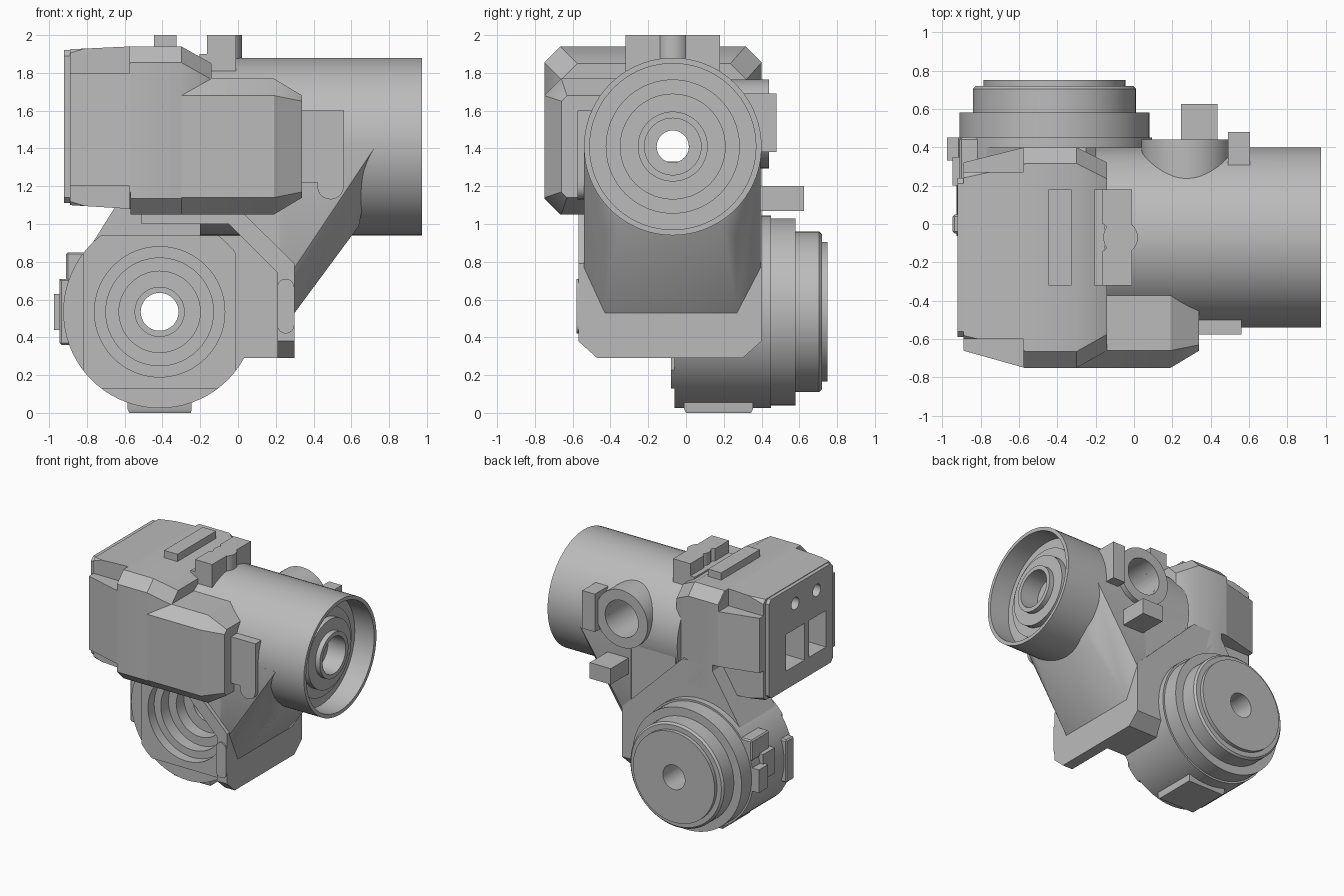
import bpy, bmesh, math

cube = bpy.data.objects.get("Cube")
if cube:
    bpy.data.objects.remove(cube, do_unlink=True)

grey = bpy.data.materials.new("plain_grey")
grey.use_nodes = True
GREY = (0.5, 0.5, 0.5, 1)
grey.diffuse_color = GREY
grey.node_tree.nodes["Principled BSDF"].inputs["Base Color"].default_value = GREY


def finish(bm, name):
    bmesh.ops.recalc_face_normals(bm, faces=bm.faces[:])
    mesh = bpy.data.meshes.new(name)
    bm.to_mesh(mesh)
    bm.free()
    mesh.materials.append(grey)
    ob = bpy.data.objects.new(name, mesh)
    bpy.context.collection.objects.link(ob)
    return ob


def hull(name, pts):
    bm = bmesh.new()
    verts = [bm.verts.new(p) for p in pts]
    res = bmesh.ops.convex_hull(bm, input=verts)
    spare = {v for v in res["geom_interior"] if isinstance(v, bmesh.types.BMVert)}
    bmesh.ops.delete(bm, geom=list(spare), context='VERTS')
    bmesh.ops.dissolve_limit(bm, angle_limit=0.01, verts=bm.verts[:], edges=bm.edges[:])
    return finish(bm, name)


def box(name, x, y, z, bevel=0):
    ob = hull(name, [(a, b, c) for a in x for b in y for c in z])
    if bevel:
        bm = bmesh.new()
        bm.from_mesh(ob.data)
        bmesh.ops.bevel(bm, geom=bm.edges[:], offset=bevel, segments=1, affect='EDGES')
        bm.to_mesh(ob.data)
        bm.free()
    return ob


def prism(name, outline, y0, y1):
    """Convex outline in x and z, extended along y."""
    return hull(name, [(x, y, z) for x, z in outline for y in (y0, y1)])


def section(x, y0, y1, z0, z1, c):
    """Chamfered rectangle across the x axis."""
    out = []
    for y, sy in ((y0, 1), (y1, -1)):
        for z, sz in ((z0, 1), (z1, -1)):
            out += [(x, y + sy * c, z), (x, y, z + sz * c)]
    return out


def lathe(name, axis, centre, profile, n=72):
    """Revolve a closed (position, radius) profile around a line along x or y."""
    bm = bmesh.new()
    rings = []
    for a, r in profile:
        ring = []
        for i in range(n):
            t = math.tau * i / n
            u, z = r * math.cos(t), r * math.sin(t)
            p = (a, centre[0] + u, centre[1] + z) if axis == 'x' else (centre[0] + u, a, centre[1] + z)
            ring.append(bm.verts.new(p))
        rings.append(ring)
    for k, ring in enumerate(rings):
        nxt = rings[(k + 1) % len(rings)]
        for i in range(n):
            j = (i + 1) % n
            bm.faces.new((ring[i], ring[j], nxt[j], nxt[i]))
    return finish(bm, name)


def rod(name, axis, centre, a0, a1, r, n=48):
    """Solid cylinder along x, y or z."""
    k = 'xyz'.index(axis)
    pts = []
    for a in (a0, a1):
        for i in range(n):
            t = math.tau * i / n
            p = [centre[0] + r * math.cos(t), centre[1] + r * math.sin(t)]
            p.insert(k, a)
            pts.append(p)
    return hull(name, pts)


def cut(targets, cutter):
    cutter.hide_render = True
    for ob in targets:
        mod = ob.modifiers.new("cut", 'BOOLEAN')
        mod.operation, mod.solver, mod.object = 'DIFFERENCE', 'EXACT', cutter
        bpy.context.view_layer.objects.active = ob
        bpy.ops.object.modifier_apply(modifier=mod.name)
    bpy.data.objects.remove(cutter, do_unlink=True)


SIGHT = (-0.07, 1.41)   # barrel axis (y, z)
DRUM = (-0.415, 0.535)  # drum axis (x, z)
PORT = (0.275, 1.53)    # side port axis (x, z)

# Barrel with a deep open end, a raised ring and a central tube
barrel = lathe("barrel", 'x', SIGHT, [
    (-0.2, 0.085), (-0.2, 0.47), (0.975, 0.47), (0.975, 0.44), (0.8, 0.44),
    (0.8, 0.355), (0.83, 0.355), (0.83, 0.28), (0.88, 0.28), (0.88, 0.185),
    (0.92, 0.185), (0.92, 0.15), (0.76, 0.15), (0.76, 0.085)])

# Housing: main block, tapered end, end plate and front block
full = (-0.75, 0.40, 1.05, 1.94)
housing = hull("housing", section(-0.57, *full, 0.085) + section(-0.3, *full, 0.085)
               + section(-0.14, -0.66, 0.32, 1.14, 1.85, 0.085))
housing_end = hull("housing_end", section(-0.57, -0.75, 0.40, 1.08, 1.94, 0.09)
                   + section(-0.89, -0.66, 0.32, 1.10, 1.925, 0.08))
end_plate = hull("end_plate", section(-0.92, -0.59, 0.24, 1.11, 1.92, 0.03)
                 + section(-0.88, -0.59, 0.24, 1.11, 1.92, 0.03))
front_block = hull("front_block", section(-0.57, -0.75, -0.2, 1.05, 1.77, 0.09)
                   + section(0.19, -0.75, -0.2, 1.05, 1.77, 0.09)
                   + section(0.34, -0.66, -0.2, 1.14, 1.68, 0.03))

# Corner notches at the housing end, larger at the lower back
for y, z in (((-0.9, -0.6), (1.8, 2.1)), ((-0.9, -0.6), (0.9, 1.2)), ((0.27, 0.6), (1.8, 2.1))):
    cut([housing_end], box("notch_cutter", (-1, -0.575), y, z))
cut([housing, housing_end], box("notch_cutter", (-1, -0.52), (0.27, 0.6), (0.9, 1.35)))

# Arm down to the drum, with a recessed pocket in front of the drum
edge = [(-0.5, 1.33), (-0.82, 0.82), (-0.11, 0.38), (0.3, 0.38), (0.3, 0.79), (-0.25, 1.33)]
arm = hull("arm", [(x, y, z) for x, z in edge for y in (-0.57, 0.40)]
           + [(x, y, 0.29) for x in (0.03, 0.3) for y in (-0.47, 0.30)])
rim = [(-1.2, 0), (0.21, 0), (0.21, 0.74), (-0.05, 1.0), (-1.2, 1.0)]
cut([arm], prism("pocket_cutter", rim, -0.7, -0.06))
cut([arm], box("pocket_side_cutter", (-1.2, -0.51), (-0.7, -0.06), (0.5, 1.5)))
cut([arm], rod("drum_cutter", 'y', DRUM, -0.07, 0.6, 0.44))

# Slanted brace and web between the arm and the barrel
brace = hull("brace", [(x, y, z) for x, z, y0, y1 in (
    (0.22, 0.6, -0.43, 0.27), (0.3, 0.53, -0.43, 0.27), (0.57, 0.93, -0.42, 0.26),
    (0.64, 0.99, -0.36, 0.2), (0.22, 0.8, -0.54, 0.395), (0.3, 0.77, -0.54, 0.395),
    (0.72, 1.4, -0.54, 0.395), (0.22, 1.4, -0.54, 0.395)) for y in (y0, y1)])
web = prism("web", [(-0.18, 1.25), (0.25, 0.82), (0.3, 0.82), (0.3, 1.4), (-0.18, 1.4)], -0.538, 0.39)

# Drum with stepped recess in front and stacked discs behind
drum = lathe("drum", 'y', DRUM, [
    (-0.08, 0.345), (-0.08, 0.51), (0.45, 0.51), (0.45, 0.495), (0.58, 0.495),
    (0.58, 0.425), (0.705, 0.425), (0.72, 0.41), (0.72, 0.37), (0.75, 0.37), (0.75, 0.1),
    (0.25, 0.1), (0.25, 0.13), (0.2, 0.13), (0.2, 0.215), (0.1, 0.215),
    (0.1, 0.285), (0.0, 0.285), (0.0, 0.345)])
for sx, sz in ((1, 0), (-1, 0), (0, 1), (0, -1)):
    x, z = DRUM[0] + sx * 0.705, DRUM[1] + sz * 0.705
    hx, hz = (0.3, 0.6) if sx else (0.6, 0.3)
    cut([drum], box("flat_cutter", (x - hx, x + hx), (-0.2, -0.062), (z - hz, z + hz)))

# Sight bore, end windows and side port openings
bored = [housing, housing_end, end_plate, brace, web]
cut(bored, rod("bore_cutter", 'x', SIGHT, -1.0, 0.78, 0.085))
ends = [housing_end, end_plate]
for y0, y1 in ((-0.22, 0.02), (-0.5, -0.28)):
    cut(ends, box("window_cutter", (-1, -0.65), (y0, y1), (1.26, 1.56)))
for y in (-0.1, -0.38):
    cut(ends, rod("hole_cutter", 'x', (y, 1.77), -1, -0.8, 0.05))
cut([barrel, brace, web], rod("port_cutter", 'y', PORT, -0.07, 0.7, 0.15))
lathe("side_port", 'y', PORT, [(0.1, 0.15), (0.1, 0.235), (0.44, 0.235), (0.44, 0.15)])

# Side port catch and stub
box("port_catch", (0.49, 0.605), (0.3, 0.48), (1.38, 1.69))
box("port_stub", (0.245, 0.435), (0.3, 0.625), (1.07, 1.2))

# Front side plate with rounded tab
tab = [(0.49 + 0.07 * math.cos(t), 1.2 + 0.07 * math.sin(t))
       for t in [math.pi * (1 + i / 10) for i in range(11)]]
box("side_plate", (0.3, 0.56), (-0.575, -0.45), (1.22, 1.6))
prism("side_plate_tab", tab + [(0.42, 1.3), (0.56, 1.3)], -0.575, -0.4)

# Top rail and clamp
box("top_rail", (-0.445, -0.325), (-0.32, 0.18), (1.9, 2.0))
clamp = box("top_clamp", (-0.165, -0.01), (-0.32, 0.18), (1.81, 2.0))
cut([clamp], rod("clamp_cutter", 'z', (-0.2, -0.07), 1.7, 2.1, 0.08))
box("clamp_lip", (-0.205, -0.15), (-0.32, 0.18), (1.81, 1.9))
rod("clamp_pin", 'z', (-0.07, -0.07), 1.81, 2.0, 0.09)

# Drum foot and tabs on the drum side
hull("drum_foot", [(x, y, 0) for x in (-0.575, -0.25) for y in (0.0, 0.345)]
     + [(x, y, z) for x in (-0.585, -0.245) for y in (-0.01, 0.355) for z in (0.02, 0.12)])
box("drum_tab_upper", (-0.91, -0.7), (0.22, 0.45), (0.68, 0.85), 0.01)
box("drum_tab_middle", (-0.975, -0.8), (0.33, 0.45), (0.44, 0.63))
box("drum_tab_base", (-0.945, -0.8), (0.2, 0.35), (0.5, 0.71))
box("drum_tab_front", (-0.945, -0.8), (-0.05, 0.05), (0.36, 0.71), 0.01)

# Rounded pad on the arm front
pad = []
for zc, start in ((0.665, 0), (0.465, math.pi)):
    pad += [(0.253 + 0.045 * math.cos(start + math.pi * i / 10),
             zc + 0.045 * math.sin(start + math.pi * i / 10)) for i in range(11)]
prism("arm_pad", pad, -0.58, -0.55)

# Smooth shading with sharp edges kept
bpy.ops.object.select_all(action='DESELECT')
for ob in bpy.context.scene.objects:
    if ob.type == 'MESH':
        ob.select_set(True)
        bpy.context.view_layer.objects.active = ob
bpy.ops.object.shade_smooth_by_angle(angle=math.radians(30))
